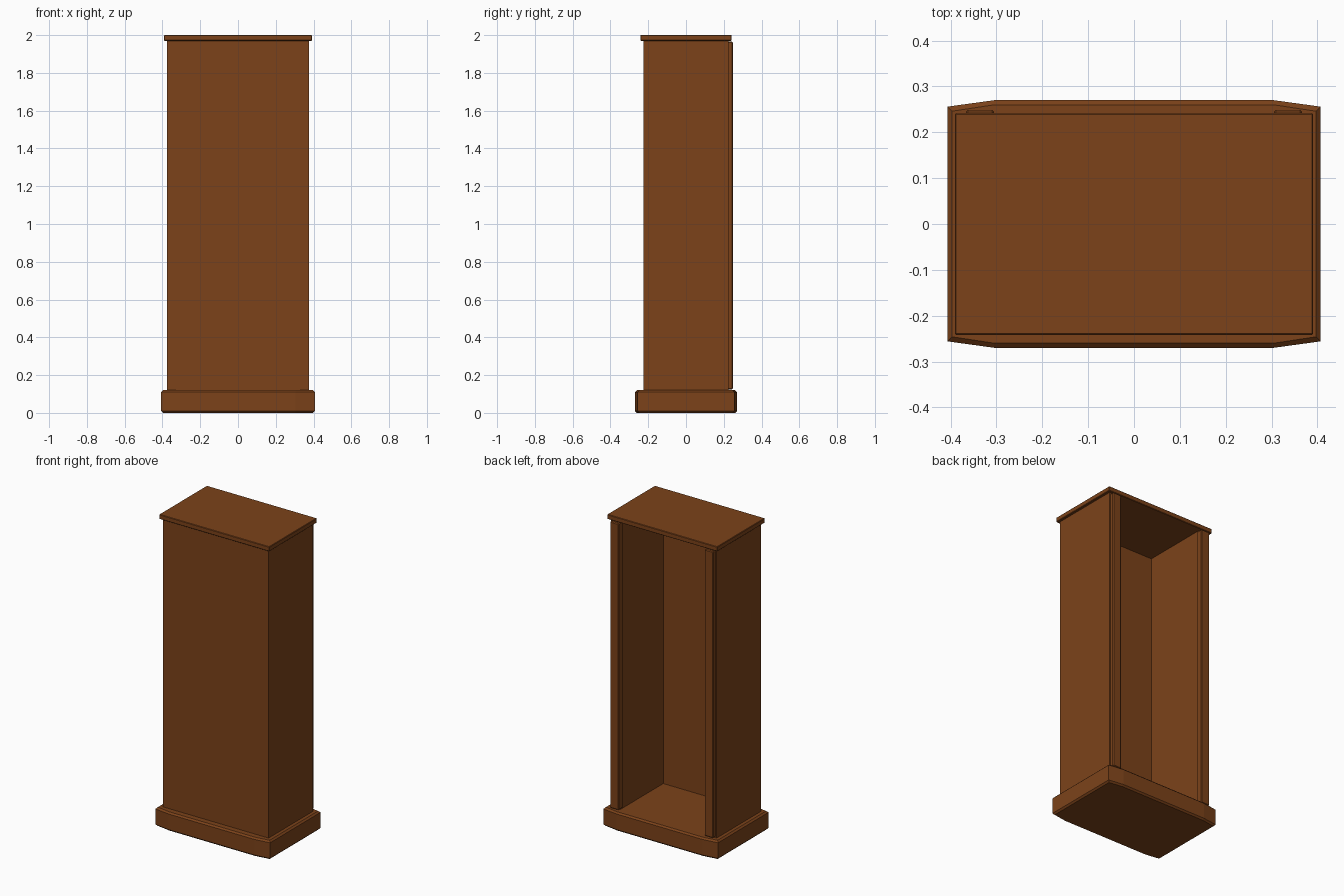
import bpy, bmesh

if "Cube" in bpy.data.objects:
    bpy.data.objects.remove(bpy.data.objects["Cube"])

wood = bpy.data.materials.new("brown_wood")
wood.diffuse_color = (0.20, 0.055, 0.01, 1)
wood.use_nodes = True
wood.node_tree.nodes["Principled BSDF"].inputs["Base Color"].default_value = wood.diffuse_color


def finish(name, bm, bevel=0):
    bmesh.ops.recalc_face_normals(bm, faces=bm.faces[:])
    mesh = bpy.data.meshes.new(name)
    bm.to_mesh(mesh)
    bm.free()
    mesh.materials.append(wood)
    ob = bpy.data.objects.new(name, mesh)
    bpy.context.collection.objects.link(ob)
    if bevel:
        mod = ob.modifiers.new("chamfer", 'BEVEL')
        mod.width, mod.segments = bevel, 1
    return ob


def box(name, x, y, z, bevel=0):
    bm = bmesh.new()
    bmesh.ops.create_cube(bm, size=1)
    for v in bm.verts:
        for i, (lo, hi) in enumerate((x, y, z)):
            v.co[i] = hi if v.co[i] > 0 else lo
    return finish(name, bm, bevel)


# Plinth: bowed eight-sided outline, chamfered at top and bottom
bm = bmesh.new()
rings = []
for z, inset in ((0, 0.01), (0.01, 0), (0.11, 0), (0.12, 0.01)):
    a, c, d = 0.407 - inset, 0.256 - inset, 0.27 - inset
    outline = [(-a, -c), (-0.305, -d), (0.305, -d), (a, -c),
               (a, c), (0.305, d), (-0.305, d), (-a, c)]
    rings.append([bm.verts.new((x, y, z)) for x, y in outline])
for low, high in zip(rings, rings[1:]):
    for i in range(8):
        j = (i + 1) % 8
        bm.faces.new((low[i], low[j], high[j], high[i]))
bm.faces.new(rings[0])
bm.faces.new(rings[-1])
finish("plinth", bm)

# Front panel and top slab
box("front_panel", (-0.375, 0.375), (-0.225, -0.212), (0.12, 1.97))
box("top_slab", (-0.391, 0.391), (-0.242, 0.242), (1.97, 2.0), 0.003)

# Thick side walls and the upright strips on their open back ends
for side, s in (("left", -1), ("right", 1)):
    box(side + "_wall", sorted((s * 0.31, s * 0.375)), (-0.212, 0.225), (0.12, 1.97))
    box(side + "_back_strip", sorted((s * 0.305, s * 0.367)), (0.205, 0.249), (0.125, 1.965), 0.005)
